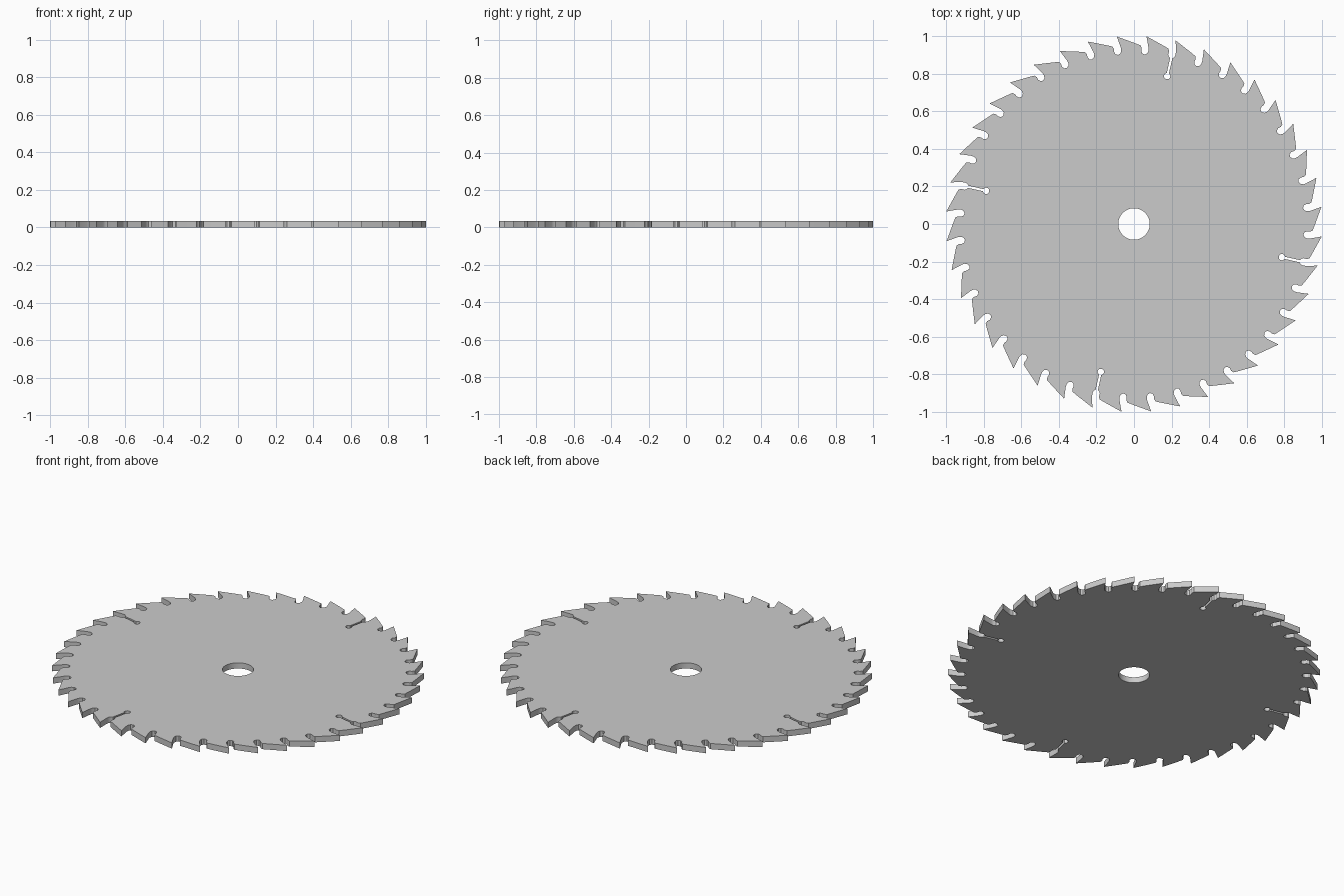
import bpy
from math import sin, cos, radians, degrees

if "Cube" in bpy.data.objects:
    bpy.data.objects.remove(bpy.data.objects["Cube"])

TEETH = 40          # every tenth gullet carries an expansion slot
PHASE = 77.2        # angle of the first tooth tip
THICK = 0.034
TIP = 1.002


def polar(deg, r):
    return (r * cos(radians(deg)), r * sin(radians(deg)))


# One tooth as (degrees from tip, radius): sloped back, tip, hooked face, gullet
back = [(-7.3, 0.952), (-5, 0.966), (-2.2, 0.985), (0, TIP)]
gullet_in = [(-0.9, 0.942), (-1.0, 0.926), (-0.7, 0.912)]
gullet_mid = [(0.15, 0.904)]
gullet_out = [(1.0, 0.909), (1.4, 0.922), (1.3, 0.937)]


# Keyhole-ended expansion slot cut inward from a gullet
def slot():
    hole_r, centre, half = 0.017, 0.807, 0.006
    pts = [(-half, 0.905)]
    for i in range(13):
        phi = radians(-20 - i * 320 / 12)
        pts.append((hole_r * sin(phi), centre + hole_r * cos(phi)))
    pts.append((half, 0.905))
    return [(0.15 + degrees(t / r), r) for t, r in pts]


# Closed outline of the toothed rim
rim = []
for k in range(TEETH):
    mid = slot() if k % 10 == 0 else gullet_mid
    for d, r in back + gullet_in + mid + gullet_out:
        rim.append(polar(PHASE + 360 / TEETH * k + d, r))

# Centre arbor hole
arbor = [polar(360 / 32 * i, 0.084) for i in range(32)]

# Filled and extruded 2D curve
curve = bpy.data.curves.new("saw_blade", 'CURVE')
curve.dimensions = '2D'
curve.fill_mode = 'BOTH'
curve.extrude = THICK / 2
for loop in (rim, arbor):
    spline = curve.splines.new('POLY')
    spline.points.add(len(loop) - 1)
    for p, (x, y) in zip(spline.points, loop):
        p.co = (x, y, 0, 1)
    spline.use_cyclic_u = True

blade = bpy.data.objects.new("saw_blade", curve)
bpy.context.collection.objects.link(blade)
blade.location.z = THICK / 2
bpy.context.view_layer.objects.active = blade
blade.select_set(True)
bpy.ops.object.convert(target='MESH')
bpy.ops.object.shade_smooth_by_angle(angle=radians(30))
